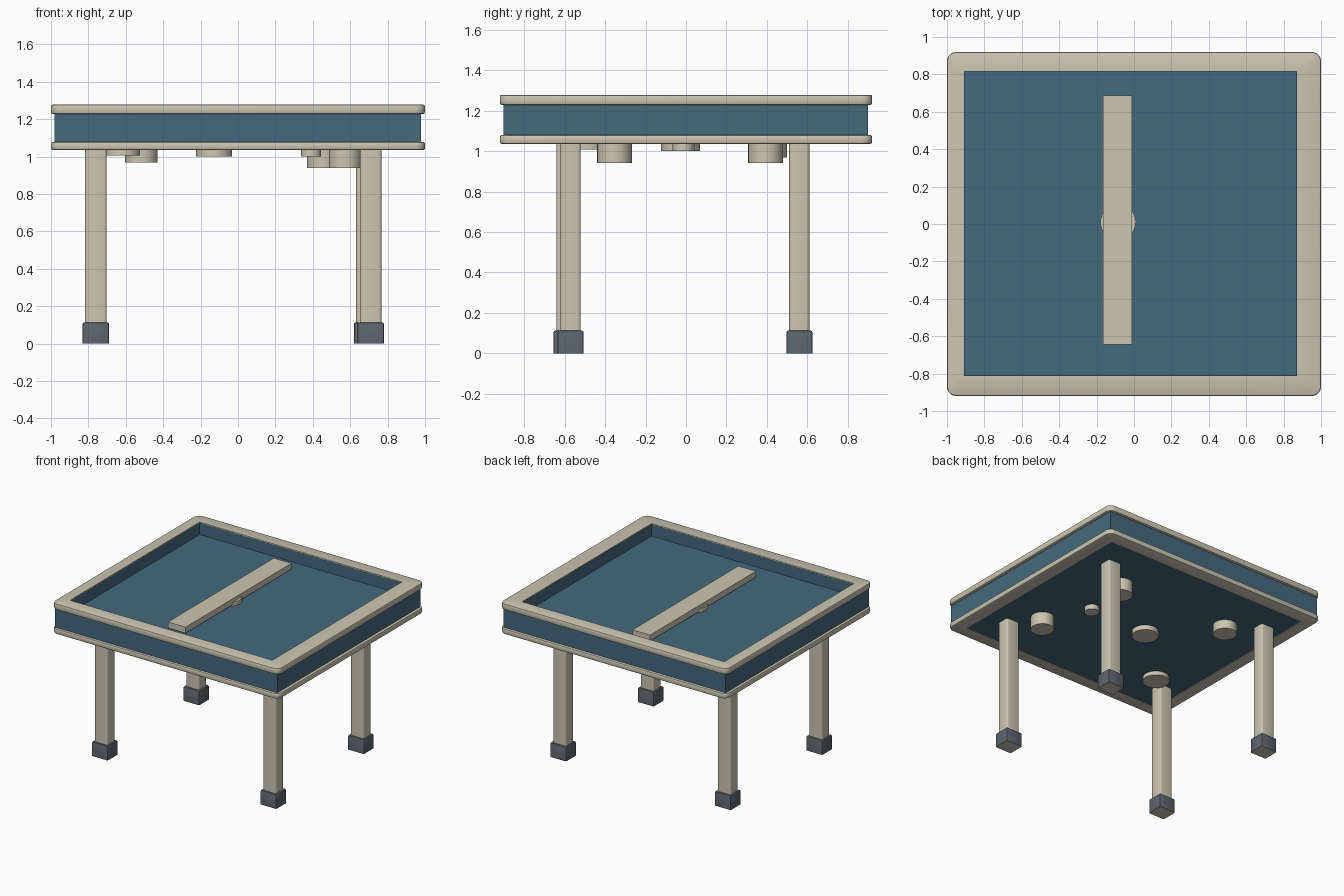
import bpy, bmesh, math

if "Cube" in bpy.data.objects:
    bpy.data.objects.remove(bpy.data.objects["Cube"])


def material(name, rgb):
    m = bpy.data.materials.new(name)
    m.diffuse_color = (*rgb, 1)
    m.use_nodes = True
    m.node_tree.nodes["Principled BSDF"].inputs["Base Color"].default_value = m.diffuse_color
    return m


CREAM = material("cream", (0.60, 0.565, 0.445))
BLUE = material("slate blue", (0.058, 0.142, 0.208))
GREY = material("dark grey", (0.105, 0.130, 0.152))


def finish(name, bm, mats, smooth=True):
    bmesh.ops.recalc_face_normals(bm, faces=bm.faces)
    me = bpy.data.meshes.new(name)
    bm.to_mesh(me)
    bm.free()
    ob = bpy.data.objects.new(name, me)
    bpy.context.collection.objects.link(ob)
    for m in mats:
        me.materials.append(m)
    if smooth:
        bpy.ops.object.select_all(action='DESELECT')
        ob.select_set(True)
        bpy.context.view_layer.objects.active = ob
        bpy.ops.object.shade_smooth_by_angle(angle=math.radians(35))
    return ob


def box_bm(x0, x1, y0, y1, z0, z1):
    bm = bmesh.new()
    bmesh.ops.create_cube(bm, size=1)
    for v in bm.verts:
        v.co = ((x0 + x1) / 2 + v.co.x * (x1 - x0),
                (y0 + y1) / 2 + v.co.y * (y1 - y0),
                (z0 + z1) / 2 + v.co.z * (z1 - z0))
    return bm


def rounded_ring(bm, x0, x1, y0, y1, z, r, n=5):
    ring = []
    corners = [(x1 - r, y1 - r), (x0 + r, y1 - r), (x0 + r, y0 + r), (x1 - r, y0 + r)]
    for i, (cx, cy) in enumerate(corners):
        for k in range(n + 1):
            a = math.pi / 2 * (i + k / n)
            ring.append(bm.verts.new((cx + r * math.cos(a), cy + r * math.sin(a), z)))
    return ring


def frame(name, z0, z1, hole):
    """Rounded rectangular trim with softened outer edge and open middle."""
    bm = bmesh.new()
    c = 0.010
    rings = []
    for inset, z in ((c, z0), (c * 0.3, z0 + c * 0.3), (0, z0 + c),
                     (0, z1 - c), (c * 0.3, z1 - c * 0.3), (c, z1)):
        rings.append(rounded_ring(bm, -1 + inset, 1 - inset, -0.92 + inset,
                                  0.92 - inset, z, 0.05 - inset))
    rings.append(rounded_ring(bm, *hole, z1, 0.004))
    rings.append(rounded_ring(bm, *hole, z0, 0.004))
    for a, b in zip(rings, rings[1:] + rings[:1]):
        for i in range(len(a)):
            j = (i + 1) % len(a)
            bm.faces.new((a[i], a[j], b[j], b[i]))
    finish(name, bm, [CREAM])


def disc(name, x, y, r, z0, z1):
    bm = bmesh.new()
    bmesh.ops.create_cone(bm, cap_ends=True, segments=28, radius1=r, radius2=r, depth=z1 - z0)
    bmesh.ops.translate(bm, verts=bm.verts, vec=(x, y, (z0 + z1) / 2))
    finish(name, bm, [CREAM])


# Trim frames
frame("upper_rim", 1.228, 1.278, (-0.91, 0.872, -0.813, 0.817))
frame("lower_rim", 1.035, 1.079, (-0.90, 0.90, -0.82, 0.82))

# Tray body: box with a recessed floor
bm = box_bm(-0.98, 0.978, -0.902, 0.90, 1.039, 1.232)
top = max(bm.faces, key=lambda f: f.calc_center_median().z)
bmesh.ops.inset_individual(bm, faces=[top], thickness=0.1)
for v in top.verts:
    v.co = (0.869 if v.co.x > 0 else -0.907, 0.814 if v.co.y > 0 else -0.81, 1.272)
floor = bmesh.ops.extrude_discrete_faces(bm, faces=[top])["faces"][0]
for v in floor.verts:
    v.co.z = 1.18
bmesh.ops.remove_doubles(bm, verts=bm.verts, dist=1e-5)
finish("tray_body", bm, [BLUE], smooth=False)

# Crossbar and its pivot
finish("crossbar", box_bm(-0.165, -0.01, -0.645, 0.687, 1.192, 1.24), [CREAM], smooth=False)
disc("crossbar_pivot", -0.085, 0.01, 0.095, 1.178, 1.213)

# Legs and feet
for name, x, y in (("front_left", -0.76, -0.59), ("front_right", 0.71, -0.57),
                   ("back_left", -0.76, 0.56), ("back_right", 0.69, 0.56)):
    bm = box_bm(x - 0.058, x + 0.058, y - 0.05, y + 0.05, 0.09, 1.045)
    upright = [e for e in bm.edges if abs(e.verts[0].co.z - e.verts[1].co.z) > 0.1]
    bmesh.ops.bevel(bm, geom=upright, offset=0.014, segments=3, profile=0.5, affect='EDGES')
    finish(name + "_leg", bm, [CREAM])

    bm = box_bm(x - 0.071, x + 0.071, y - 0.064, y + 0.064, 0, 0.113)
    rim = [e for e in bm.edges if max(v.co.z for v in e.verts) > 0.1]
    bmesh.ops.bevel(bm, geom=rim, offset=0.009, segments=2, profile=0.5, affect='EDGES')
    bm.normal_update()
    for f in bm.faces:
        f.material_index = 1 if f.normal.z < -0.9 else 0
    finish(name + "_foot", bm, [GREY, CREAM])

# Round pads under the tray: x, y, radius, lowest height
for i, (x, y, r, z) in enumerate(((0.573, -0.353, 0.086, 0.94), (0.455, 0.393, 0.086, 0.94),
                                  (-0.517, 0.412, 0.087, 0.968), (-0.128, -0.027, 0.097, 1.0),
                                  (-0.62, -0.49, 0.097, 1.007), (0.39, -0.012, 0.054, 1.0))):
    disc("under_pad_%d" % (i + 1), x, y, r, z, 1.05)
